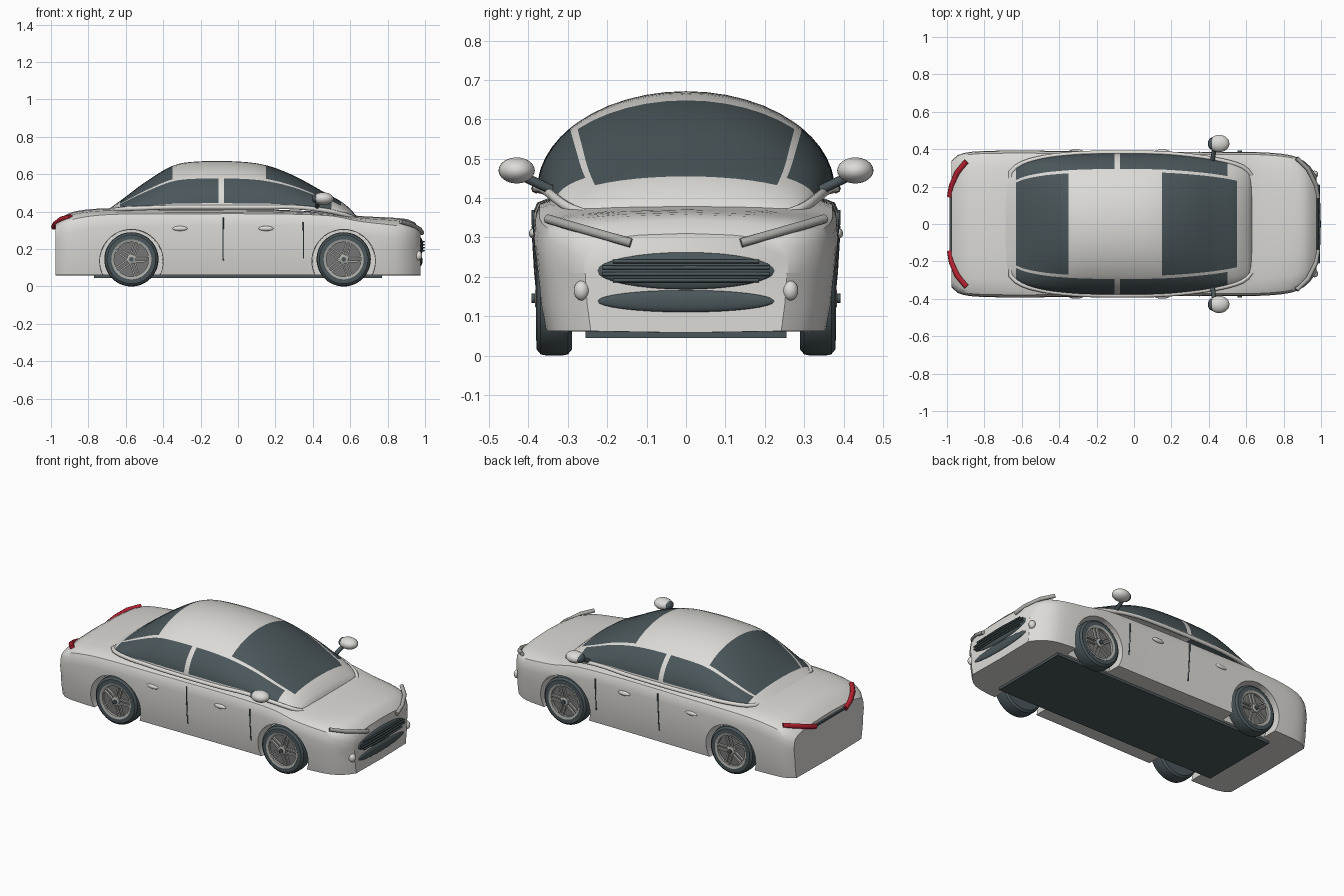
import bpy, bmesh, math
from mathutils import Vector, Matrix

old = bpy.data.objects.get("Cube")
if old:
    bpy.data.objects.remove(old, do_unlink=True)


def material(name, rgb):
    m = bpy.data.materials.new(name)
    m.use_nodes = True
    m.diffuse_color = (*rgb, 1)
    m.node_tree.nodes["Principled BSDF"].inputs["Base Color"].default_value = (*rgb, 1)
    return m


PAINT = material("pale grey paint", (0.72, 0.71, 0.68))
DARK = material("dark slate", (0.07, 0.095, 0.105))
SILVER = material("mid grey metal", (0.4, 0.4, 0.38))
RIM = material("rim grey", (0.18, 0.18, 0.18))
RED = material("tail red", (0.45, 0.015, 0.03))


def finish(name, bm, mats, angle=35):
    bmesh.ops.recalc_face_normals(bm, faces=bm.faces)
    me = bpy.data.meshes.new(name)
    bm.to_mesh(me)
    bm.free()
    for m in mats:
        me.materials.append(m)
    ob = bpy.data.objects.new(name, me)
    bpy.context.collection.objects.link(ob)
    smooth(ob, angle)
    return ob


def smooth(ob, angle=35):
    bpy.ops.object.select_all(action='DESELECT')
    ob.select_set(True)
    bpy.context.view_layer.objects.active = ob
    bpy.ops.object.shade_smooth_by_angle(angle=math.radians(angle))


def curve_fn(pts):
    """Smooth function through (x, value, ...) rows; returns a Vector."""
    xs = [p[0] for p in pts]
    vs = [Vector(p[1:]) for p in pts]
    last = len(pts) - 1

    def slope(i):
        a, b = max(i - 1, 0), min(i + 1, last)
        return (vs[b] - vs[a]) / (xs[b] - xs[a])

    def f(x):
        i = max([k for k in range(last) if xs[k] <= x + 1e-9] or [0])
        h = xs[i + 1] - xs[i]
        t = (x - xs[i]) / h
        return (vs[i] * (1 + 2 * t) * (1 - t) ** 2 + vs[i + 1] * t * t * (3 - 2 * t)
                + slope(i) * h * t * (1 - t) ** 2 - slope(i + 1) * h * t * t * (1 - t))
    return f


def loft(bm, rings, closed=True):
    """Skin a list of point rings; returns rows of faces."""
    rows = [[bm.verts.new(p) for p in r] for r in rings]
    n = len(rows[0])
    return [[bm.faces.new((a[j], a[(j + 1) % n], b[(j + 1) % n], b[j]))
             for j in range(n if closed else n - 1)] for a, b in zip(rows, rows[1:])], rows


def box(name, centre, size, mat):
    bm = bmesh.new()
    bmesh.ops.create_cube(bm, size=1, matrix=Matrix.Translation(centre) @ Matrix.Diagonal((*size, 1)))
    return finish(name, bm, [mat])


def ellipsoid(name, centre, radii, mat):
    bm = bmesh.new()
    bmesh.ops.create_uvsphere(bm, u_segments=32, v_segments=16, radius=1,
                              matrix=Matrix.Translation(centre) @ Matrix.Diagonal((*radii, 1)))
    return finish(name, bm, [mat], 60)


def lathe(name, profile, centre, side, mat, steps=48):
    """Spin (radius, outward offset) points about the y axis."""
    bm = bmesh.new()
    rings = [[(centre[0] + r * math.cos(k * math.tau / steps), side * y,
               centre[2] + r * math.sin(k * math.tau / steps)) for k in range(steps)] for r, y in profile]
    _, rows = loft(bm, rings)
    bm.faces.new(rows[0])
    bm.faces.new(rows[-1])
    return finish(name, bm, [mat])


def tube(name, pts, radius, mat, cyclic=False):
    cu = bpy.data.curves.new(name, 'CURVE')
    cu.dimensions = '3D'
    cu.bevel_depth = radius
    cu.bevel_resolution = 2
    cu.use_fill_caps = True
    sp = cu.splines.new('POLY')
    sp.points.add(len(pts) - 1)
    for p, co in zip(sp.points, pts):
        p.co = (*co, 1)
    sp.use_cyclic_u = cyclic
    cu.materials.append(mat)
    ob = bpy.data.objects.new(name, cu)
    bpy.context.collection.objects.link(ob)
    return ob


# Lower body: x, half width, shoulder height, centre height
body_fn = curve_fn([(-.975, .34, .30, .345), (-.95, .365, .32, .365), (-.88, .385, .355, .40),
                    (-.7, .392, .38, .418), (-.3, .39, .385, .415), (.2, .385, .385, .41),
                    (.5, .385, .375, .395), (.65, .385, .345, .377), (.85, .365, .32, .366),
                    (.93, .32, .30, .352), (.975, .26, .27, .31)])
rings = []
for k in range(61):
    x = -.975 + 1.95 * k / 60
    w, zs, zt = body_fn(x)
    d = zt - zs
    half = [(.93 * w, .062), (.965 * w, .13), (.985 * w, .21), (w, zs - .06), (.99 * w, zs - .02),
            (.965 * w, zs + .1 * d), (.9 * w, zs + .4 * d), (.75 * w, zs + .68 * d), (.45 * w, zs + .9 * d)]
    sec = [(0, .058)] + half + [(0, zt)] + [(-y, z) for y, z in reversed(half)]
    rings.append([(x, y, z) for y, z in sec])
bm = bmesh.new()
_, rows = loft(bm, rings)
bm.faces.new(rows[0])
bm.faces.new(rows[-1])
body = finish("body_shell", bm, [PAINT])

# Wheel arches cut out of the body
WHEEL_X = (-.57, .565)
for x in WHEEL_X:
    for s in (-1, 1):
        cutter = lathe("arch_cutter", [(.168, .27), (.172, .5)], (x, 0, .135), s, PAINT)
        cutter.hide_render = True
        mod = body.modifiers.new("arch", 'BOOLEAN')
        mod.operation = 'DIFFERENCE'
        mod.solver = 'EXACT'
        mod.object = cutter
        bpy.context.view_layer.objects.active = body
        bpy.ops.object.modifier_apply(modifier=mod.name)
        bpy.data.objects.remove(cutter, do_unlink=True)
smooth(body)

# Cabin: x, half width, base height, roof height
cabin_fn = curve_fn([(-.69, .24, .40, .415), (-.62, .31, .41, .465), (-.5, .35, .415, .555),
                     (-.35, .37, .42, .645), (-.22, .377, .42, .668), (0, .378, .42, .668),
                     (.15, .375, .42, .648), (.3, .362, .42, .592), (.45, .34, .405, .51),
                     (.55, .315, .385, .455), (.6, .29, .37, .415), (.635, .25, .355, .375)])
cuts = [-.69, -.63, -.35, -.105, -.075, .15, .5, .55, .635]
stations = [cuts[0]]
for a, b in zip(cuts, cuts[1:]):
    n = max(1, round((b - a) / .03))
    stations += [a + (b - a) * k / n for k in range(1, n + 1)]
# Angles hit the window sill, the top of the side glass and the pillar edge
sill, glass_top, pillar = (math.asin(v) for v in (.1, .63, .68))
quarter = [0, sill] + [sill + (glass_top - sill) * k / 5 for k in range(1, 6)]
quarter += [pillar + (math.pi / 2 - pillar) * k / 6 for k in range(7)]
angles = quarter + [math.pi - a for a in reversed(quarter[:-1])]
rings = []
for x in stations:
    w, zb, zt = cabin_fn(x)
    rings.append([(x, w * math.cos(a), zb + (zt - zb) * math.sin(a)) for a in angles])
bm = bmesh.new()
grid, rows = loft(bm, rings, closed=False)
for i, strip in enumerate(grid):
    x = (stations[i] + stations[i + 1]) / 2
    for j, face in enumerate(strip):
        a = (angles[j] + angles[j + 1]) / 2
        a = min(a, math.pi - a)
        side_glass = sill < a < glass_top and -.63 < x < .5 and not -.105 < x < -.075
        end_glass = a > pillar and (-.63 < x < -.35 or .15 < x < .55)
        face.material_index = int(side_glass or end_glass)
bm.faces.new(rows[0])
bm.faces.new(rows[-1])
finish("cabin", bm, [PAINT, DARK], 50)

# Raised belt moulding around the cabin base
belt = [(x, cabin_fn(x)[0] + .003, cabin_fn(x)[1] + .004) for x in stations[1:]]
tube("belt_moulding", belt + [(x, -y, z) for x, y, z in reversed(belt)], .012, PAINT, True)

# Underside floor
box("floor_plate", (0, 0, .055), (1.54, .51, .02), DARK)

# Wheels
for x, end in zip(WHEEL_X, ("rear", "front")):
    for s in (-1, 1):
        c = (x, 0, .145)
        lathe(end + "_tyre", [(.1, .29), (.13, .29), (.142, .3), (.145, .315), (.145, .355),
                              (.142, .369), (.13, .379), (.105, .38), (.1, .36)], c, s, DARK)
        lathe(end + "_rim_dish", [(.101, .3), (.101, .362)], c, s, RIM)
        lathe(end + "_rim_ring", [(.092, .355), (.092, .377), (.107, .381), (.107, .355)], c, s, SILVER)
        lathe(end + "_hub", [(.026, .36), (.026, .38), (.02, .384)], c, s, SILVER, 24)
        lathe(end + "_hub_cap", [(.012, .37), (.012, .392)], c, s, DARK, 16)
        bm = bmesh.new()
        for k in range(5):
            for off in (-.012, .012):
                m = (Matrix.Translation((x, s * .368, .145)) @ Matrix.Rotation(k * math.tau / 5 + .3, 4, 'Y')
                     @ Matrix.Translation((off, 0, .055)) @ Matrix.Diagonal((.009, .016, .082, 1)))
                bmesh.ops.create_cube(bm, size=1, matrix=m)
        finish(end + "_spokes", bm, [SILVER])

# Grille, lower intake and slats
ellipsoid("grille", (.975, 0, .215), (.014, .225, .047), DARK)
ellipsoid("lower_intake", (.975, 0, .138), (.012, .225, .028), DARK)
for dz in (-.024, -.008, .008, .024):
    half = .215 * math.sqrt(1 - (dz / .047) ** 2)
    tube("grille_slat", [(.988, -half, .215 + dz), (.994, 0, .215 + dz), (.988, half, .215 + dz)], .005, DARK)

# Dark strip between the tail lights
box("boot_strip", (-.978, 0, .318), (.016, .3, .012), DARK)

# Paired details on both flanks
for s in (-1, 1):
    tube("headlight", [(.87, s * .352, .347), (.93, s * .295, .33), (.972, s * .21, .306),
                       (.984, s * .14, .286)], .012, SILVER)
    tube("tail_light", [(-.895, s * .335, .372), (-.945, s * .275, .359), (-.975, s * .205, .336),
                        (-.985, s * .145, .318)], .015, RED)
    ellipsoid("fog_light", (.965, s * .265, .165), (.02, .02, .025), PAINT)
    ellipsoid("mirror_housing", (.455, s * .43, .47), (.055, .046, .033), PAINT)
    ellipsoid("mirror_glass", (.415, s * .43, .47), (.02, .032, .024), DARK)
    tube("mirror_stalk", [(.42, s * .34, .42), (.43, s * .41, .453)], .012, DARK)
    for x in (-.31, .15):
        ellipsoid("door_handle", (x, s * .388, .31), (.04, .011, .013), PAINT)
    for x, low, high in ((-.08, .14, .37), (.35, .15, .345)):
        seam = []
        for k in range(7):
            z = low + (high - low) * k / 6
            w, zs, _ = body_fn(x)
            y = w * (.965 + .035 * min(1, max(0, (z - .13) / (zs - .19))))
            seam.append((x, s * y, z))
        tube("door_seam", seam, .004, DARK)
